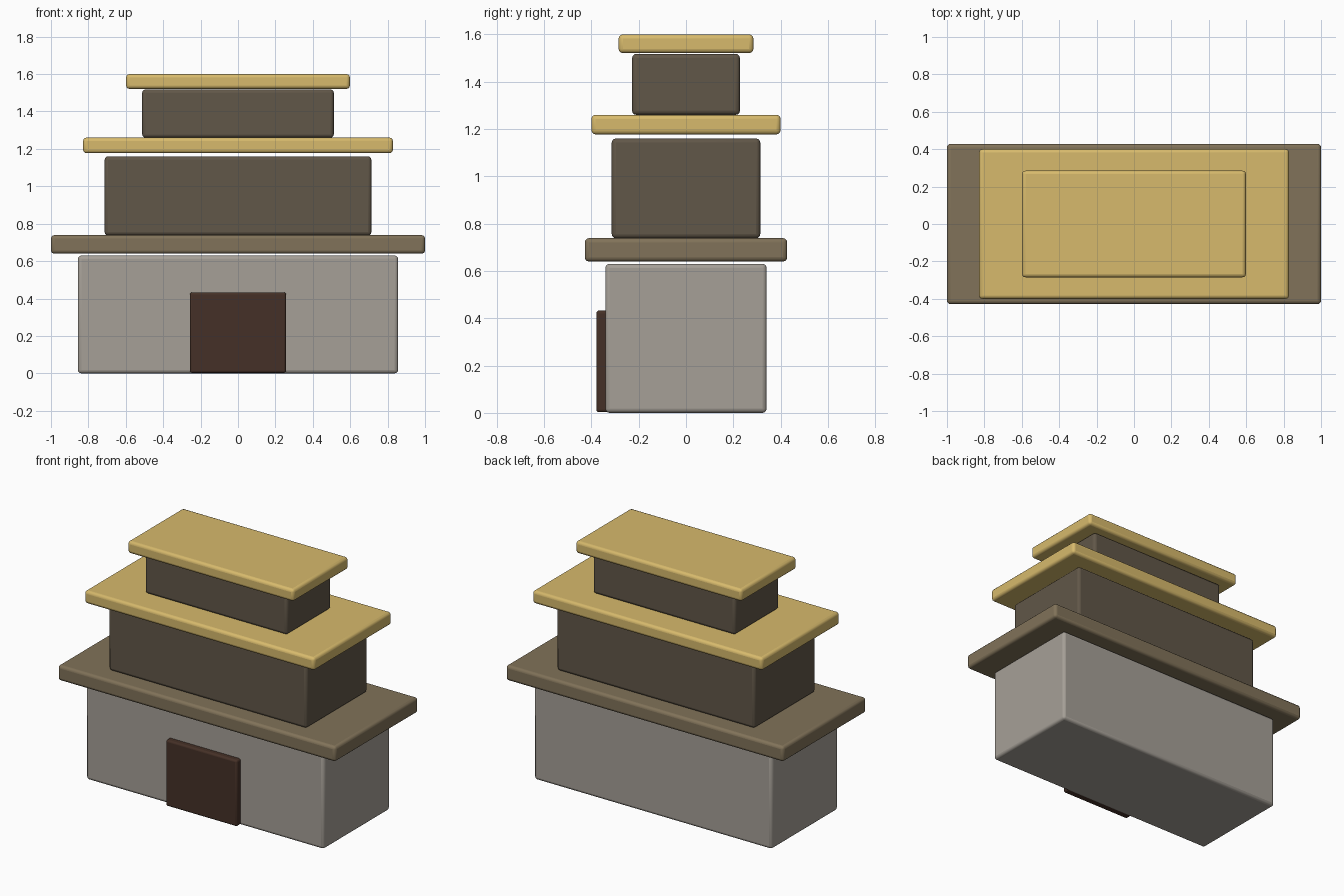
import bpy, math

if "Cube" in bpy.data.objects:
    bpy.data.objects.remove(bpy.data.objects["Cube"])


def material(name, rgb):
    m = bpy.data.materials.new(name)
    m.diffuse_color = (*rgb, 1)
    m.use_nodes = True
    m.node_tree.nodes["Principled BSDF"].inputs["Base Color"].default_value = m.diffuse_color
    return m


STONE = material("stone", (0.38, 0.35, 0.31))
EAVE = material("eave", (0.22, 0.17, 0.10))
TIMBER = material("timber", (0.12, 0.095, 0.065))
GOLD = material("gold", (0.68, 0.49, 0.15))
DOOR = material("door_wood", (0.06, 0.03, 0.02))


def block(name, half_x, y0, y1, z0, z1, mat, bevel=0.018):
    """Box with softly rounded edges."""
    bpy.ops.mesh.primitive_cube_add(size=1, location=(0, (y0 + y1) / 2, (z0 + z1) / 2))
    ob = bpy.context.object
    ob.name = name
    ob.scale = (2 * half_x, y1 - y0, z1 - z0)
    bpy.ops.object.transform_apply(location=False, rotation=False, scale=True)
    mod = ob.modifiers.new("rounded_edges", 'BEVEL')
    mod.width = bevel
    mod.segments = 3
    ob.data.materials.append(mat)
    bpy.ops.object.shade_smooth_by_angle(angle=math.radians(35))
    return ob


# Stacked storeys and roofs: name, half width, half depth, bottom, top, material
tiers = [
    ("ground_storey", 0.856, 0.341, 0.0, 0.63, STONE),
    ("lower_roof", 1.0, 0.428, 0.64, 0.739, EAVE),
    ("middle_storey", 0.713, 0.314, 0.738, 1.16, TIMBER),
    ("middle_roof", 0.828, 0.40, 1.177, 1.26, GOLD),
    ("upper_storey", 0.512, 0.228, 1.26, 1.518, TIMBER),
    ("top_roof", 0.598, 0.285, 1.521, 1.60, GOLD),
]
for name, hx, hy, z0, z1, mat in tiers:
    block(name, hx, -hy, hy, z0, z1, mat)

# Front door, half sunk into the wall
block("front_door", 0.257, -0.379, -0.305, 0.003, 0.433, DOOR, 0.012)
